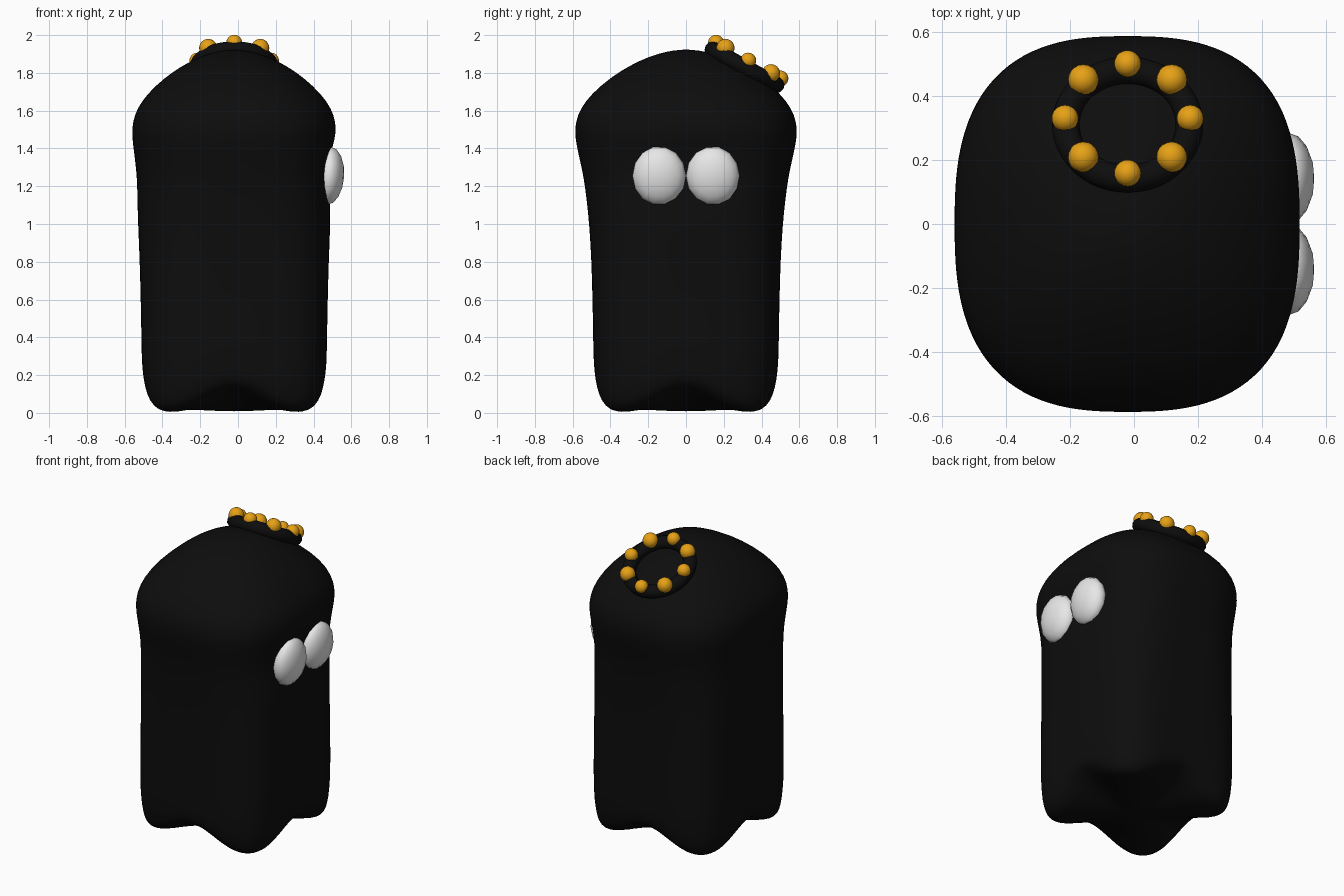
import bpy
import bmesh
import math
from mathutils import Vector, Matrix

default_cube = bpy.data.objects.get("Cube")
if default_cube:
    bpy.data.objects.remove(default_cube, do_unlink=True)


def make_material(name, color):
    material = bpy.data.materials.new(name)
    material.use_nodes = True
    material.diffuse_color = color
    shader = material.node_tree.nodes["Principled BSDF"]
    shader.inputs["Base Color"].default_value = color
    shader.inputs["Roughness"].default_value = 0.8
    return material


black = make_material("soft black", (0.004, 0.004, 0.004, 1))
white = make_material("eye white", (0.8, 0.8, 0.8, 1))
gold = make_material("gold", (0.8, 0.36, 0.008, 1))


def finish(obj, name, material):
    obj.name = name
    obj.data.name = name
    obj.data.materials.append(material)
    for polygon in obj.data.polygons:
        polygon.use_smooth = True
    return obj


def blend(value, low, high):
    t = min(max((value - low) / (high - low), 0), 1)
    return t * t * (3 - 2 * t)


# Body: rounded-square rings lofted from the underside to the domed head
CENTER_X = -0.02
SEGMENTS = 64
underside = [(0.16, 0.012, 0.01), (0.3, 0.02, 0.05), (0.38, 0.002, 0.1),
             (0.43, 0.005, 0.13), (0.46, 0.035, 0.12), (0.475, 0.09, 0.09),
             (0.485, 0.18, 0.04)]
wall = [(0.49, 0.3), (0.492, 0.45), (0.495, 0.6), (0.5, 0.8), (0.512, 1.0),
        (0.525, 1.12), (0.54, 1.24), (0.562, 1.34), (0.58, 1.42), (0.588, 1.48),
        (0.584, 1.54), (0.56, 1.61), (0.5, 1.69), (0.4, 1.775), (0.3, 1.838),
        (0.2, 1.885), (0.1, 1.915)]
rings = underside + [(half, z, 0) for half, z in wall]


def body_point(angle, half, z, lift):
    c, s = math.cos(angle), math.sin(angle)
    # The section is squarer near the feet and rounder on the head
    power = 4.2 - 1.5 * blend(z, 0.2, 1.5) - 0.4 * blend(z, 1.5, 1.9)
    radius = half * (abs(c) ** power + abs(s) ** power) ** (-1 / power)
    x = CENTER_X + radius * c * (1 - 0.08 * blend(z, 0.9, 1.5))
    y = radius * s
    # Hem arches between the four corner feet
    z += lift * math.cos(2 * angle) ** 2
    # Shallow hollow behind the eyes
    if c > 0:
        x -= 0.03 * c * math.exp(-((z - 1.3) / 0.12) ** 2 - (y / 0.35) ** 4)
    return Vector((x, y, z))


bm = bmesh.new()
loops = []
for half, z, lift in rings:
    loops.append([bm.verts.new(body_point(i * math.tau / SEGMENTS, half, z, lift))
                  for i in range(SEGMENTS)])
bottom = bm.verts.new((CENTER_X, 0, 0.008))
top = bm.verts.new((CENTER_X, 0, 1.925))
for i in range(SEGMENTS):
    j = (i + 1) % SEGMENTS
    for lower, upper in zip(loops, loops[1:]):
        bm.faces.new((lower[i], lower[j], upper[j], upper[i]))
    bm.faces.new((bottom, loops[0][j], loops[0][i]))
    bm.faces.new((top, loops[-1][i], loops[-1][j]))
mesh = bpy.data.meshes.new("body")
bm.to_mesh(mesh)
bm.free()
body = bpy.data.objects.new("body", mesh)
bpy.context.collection.objects.link(body)
finish(body, "body", black)
body.modifiers.new("smooth", "SUBSURF").levels = 1
body.modifiers["smooth"].render_levels = 1

# Eyes: flattened spheres with their poles facing outwards
for side, name in ((-1, "front_eye"), (1, "back_eye")):
    bpy.ops.mesh.primitive_uv_sphere_add(segments=14, ring_count=8, radius=1)
    eye = finish(bpy.context.object, name, white)
    eye.matrix_world = (Matrix.Translation((0.482, side * 0.142, 1.255))
                        @ Matrix.Rotation(math.radians(4), 4, "Y")
                        @ Matrix.Diagonal((0.08, 0.142, 0.157, 1))
                        @ Matrix.Rotation(math.pi / 2, 4, "Y"))

# Crown: tilted band with a ring of beads
tilt = Matrix.Rotation(math.radians(-29), 4, "X")
crown = Matrix.Translation((CENTER_X, 0.31, 1.83)) @ tilt
bpy.ops.mesh.primitive_torus_add(major_segments=48, minor_segments=12,
                                 major_radius=0.193, minor_radius=0.043)
finish(bpy.context.object, "crown_band", black).matrix_world = crown

BEADS = 8
for i in range(BEADS):
    angle = i * math.tau / BEADS
    spot = Vector((0.195 * math.cos(angle), 0.195 * math.sin(angle), 0.04))
    size = 0.048 if i % 2 else 0.042
    bpy.ops.mesh.primitive_uv_sphere_add(segments=20, ring_count=12, radius=size,
                                         location=crown @ spot)
    finish(bpy.context.object, f"crown_bead_{i + 1}", gold)
